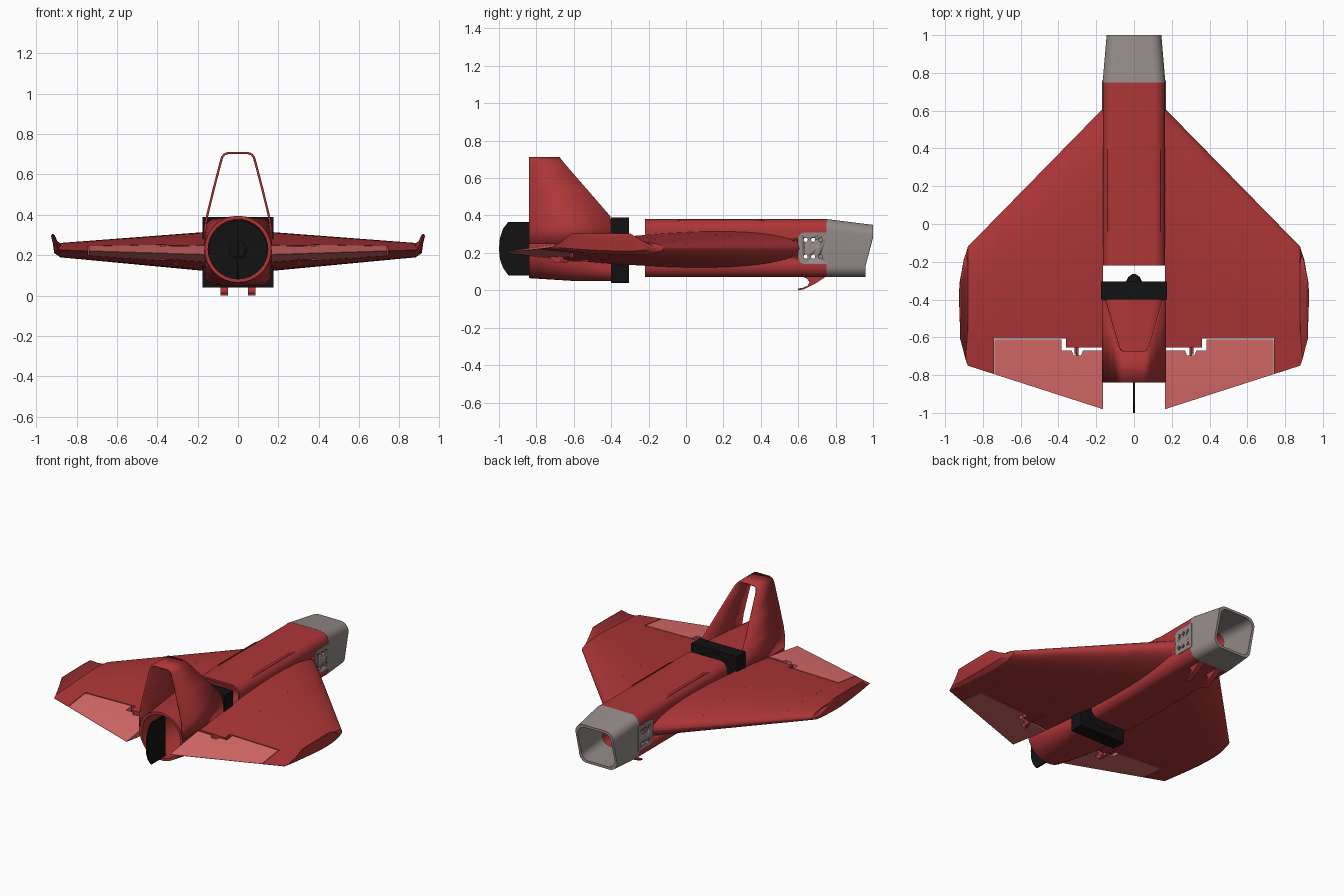
import bpy, bmesh, math
from mathutils import Vector

if "Cube" in bpy.data.objects:
    bpy.data.objects.remove(bpy.data.objects["Cube"])


def material(name, rgb):
    m = bpy.data.materials.new(name)
    m.diffuse_color = (*rgb, 1)
    m.use_nodes = True
    m.node_tree.nodes["Principled BSDF"].inputs["Base Color"].default_value = m.diffuse_color
    return m


RED = material("red", (0.42, 0.036, 0.038))
PINK = material("light_red", (0.72, 0.15, 0.15))
BLACK = material("black", (0.006, 0.006, 0.006))
GREY = material("warm_grey", (0.30, 0.26, 0.255))


def finish(name, bm, mat, mirror=False):
    bmesh.ops.remove_doubles(bm, verts=bm.verts, dist=1e-5)
    bmesh.ops.recalc_face_normals(bm, faces=bm.faces)
    me = bpy.data.meshes.new(name)
    bm.to_mesh(me)
    bm.free()
    ob = bpy.data.objects.new(name, me)
    bpy.context.collection.objects.link(ob)
    me.materials.append(mat)
    bpy.ops.object.select_all(action='DESELECT')
    ob.select_set(True)
    bpy.context.view_layer.objects.active = ob
    bpy.ops.object.shade_smooth_by_angle(angle=math.radians(32))
    if mirror:
        ob.modifiers.new("mirror", 'MIRROR').use_mirror_merge = False
    return ob


def loft(name, rings, mat, mirror=False, closed=False):
    """Skin closed rings; closed=True joins last ring to first (a tube wall)."""
    bm = bmesh.new()
    vs = [[bm.verts.new(p) for p in r] for r in rings]
    n = len(rings[0])
    for a, b in zip(vs, vs[1:] + ([vs[0]] if closed else [])):
        for i in range(n):
            bm.faces.new((a[i], a[(i + 1) % n], b[(i + 1) % n], b[i]))
    if not closed:
        bm.faces.new(vs[0])
        bm.faces.new(vs[-1])
    return finish(name, bm, mat, mirror)


def rrect(y, hw, z0, z1, r, n=8):
    """Rounded rectangle ring in the xz plane; y may be a function of z."""
    pts = []
    for q, (sx, top) in enumerate([(1, 1), (-1, 1), (-1, 0), (1, 0)]):
        cx, cz = sx * (hw - r), (z1 - r if top else z0 + r)
        for i in range(n + 1):
            a = math.pi / 2 * (q + i / n)
            x, z = cx + r * math.cos(a), cz + r * math.sin(a)
            pts.append((x, y(z) if callable(y) else y, z))
    return pts


def prism_x(name, outline, x0, x1, mat, mirror=False):
    return loft(name, [[(x, y, z) for y, z in outline] for x in (x0, x1)], mat, mirror)


def cut(ob, cutter):
    cutter.hide_render = True
    cutter.hide_viewport = True
    m = ob.modifiers.new("cut", 'BOOLEAN')
    m.object, m.solver = cutter, 'EXACT'


# hollow front fuselage
fuselage = loft("front_fuselage", [
    rrect(-0.22, 0.165, 0.07, 0.38, 0.06), rrect(0.75, 0.165, 0.07, 0.38, 0.06),
    rrect(0.75, 0.153, 0.082, 0.368, 0.05), rrect(-0.22, 0.153, 0.082, 0.368, 0.05)], RED, closed=True)


# intake nose with a stepped lip
def lip(z):
    return 0.96 + 0.04 * min(1, max(0, (z - 0.2) / 0.08))


loft("intake_nose", [
    rrect(0.75, 0.166, 0.07, 0.381, 0.06), rrect(lip, 0.145, 0.07, 0.35, 0.06),
    rrect(lip, 0.128, 0.087, 0.333, 0.055), rrect(0.75, 0.148, 0.087, 0.363, 0.055),
    rrect(0.70, 0.148, 0.087, 0.363, 0.055), rrect(0.70, 0.152, 0.083, 0.367, 0.05),
    rrect(0.75, 0.152, 0.083, 0.367, 0.05)], GREY, closed=True)

# side tabs of the nose, with screw holes
tab = [(0.76, 0.14), (0.76, 0.31), (0.63, 0.31), (0.609, 0.301), (0.6, 0.28),
       (0.6, 0.17), (0.609, 0.149), (0.63, 0.14)]
tabs = prism_x("nose_tab", tab, 0.16, 0.169, GREY, True)
bm = bmesh.new()
for y in (0.64, 0.68, 0.72):
    for z in (0.18, 0.27):
        disc = bmesh.ops.create_cone(bm, cap_ends=True, segments=16, radius1=0.011, radius2=0.011, depth=0.5)
        for v in disc["verts"]:
            v.co = Vector((v.co.z, y + v.co.x, z + v.co.y))
holes = finish("hole_cutter", bm, BLACK)
cut(tabs, holes)
cut(fuselage, holes)

# slim ridges on the upper edges of the fuselage
loft("top_ridge", [[(x, y, z) for x, z in ((0.122, 0.35), (0.147, 0.35), (0.14, zt - 0.006), (0.128, zt))]
                   for y, zt in ((-0.05, 0.375), (-0.02, 0.382), (0.38, 0.382), (0.44, 0.372))], RED, True)

# landing hooks under the nose
hook = [(0.60, 0.0), (0.63, 0.005), (0.69, 0.035), (0.75, 0.075), (0.62, 0.075), (0.65, 0.06),
        (0.66, 0.042), (0.65, 0.025), (0.625, 0.013), (0.60, 0.01)]
prism_x("landing_hook", hook, 0.05, 0.086, RED, True)


# wing surface: linear taper between root and tip sections
def wing_z(x, y):
    k = (x - 0.165) / 0.715
    le, te = 0.61 - 0.73 * k, -0.98 + 0.23 * k
    u = min(1, max(0, (le - y) / (le - te)))
    h = 0.096 + (0.035 - 0.096) * k
    t = 9.9 * h * (0.2969 * math.sqrt(u) - 0.126 * u - 0.3516 * u**2 + 0.2843 * u**3 - 0.1036 * u**4)
    c = 0.225 - 0.022 * u * (1 - k)
    return c + t + 0.001, c - t - 0.001


def edge_le(x):
    return 0.61 - 0.73 * (x - 0.165) / 0.715


def edge_te(x):
    return -0.98 + 0.23 * (x - 0.165) / 0.715


def section(x, yf, yr, n=22):
    ys = [yf + (yr - yf) * (1 - math.cos(math.pi * i / n)) / 2 for i in range(n + 1)]
    return ([(x, y, wing_z(x, y)[0]) for y in ys] +
            [(x, y, wing_z(x, y)[1]) for y in reversed(ys)])


loft("wing", [section(x, edge_le(x), edge_te(x) if yr is None else yr) for x, yr in (
    (0.165, -0.655), (0.36, -0.655), (0.36, -0.605), (0.55, -0.605), (0.742, -0.605),
    (0.742, None), (0.88, None))], RED, True)

# elevons, with a stepped front edge round the linkage
loft("elevon", [section(x, yf, edge_te(x), 10) for x, yf in (
    (0.165, -0.67), (0.25, -0.67), (0.27, -0.67), (0.28, -0.695), (0.32, -0.695), (0.33, -0.67),
    (0.385, -0.67), (0.385, -0.612), (0.55, -0.612), (0.738, -0.612))], PINK, True)

# control linkage: rod and horn under each elevon
prism_x("control_horn", [(-0.65, 0.19), (-0.74, 0.19), (-0.70, 0.145), (-0.68, 0.145)], 0.295, 0.307, RED, True)
prism_x("control_rod", [(-0.69, 0.148), (-0.69, 0.156), (-0.52, 0.162), (-0.52, 0.154)], 0.307, 0.315, RED, True)

# upturned winglets: section rolls from vertical to sideways
rings = []
for x, z, yf, yr, h, ang in ((0.88, 0.225, -0.12, -0.75, 0.035, 0), (0.892, 0.232, -0.17, -0.715, 0.028, 40),
                             (0.906, 0.265, -0.235, -0.66, 0.012, 72), (0.917, 0.296, -0.285, -0.62, 0.009, 75),
                             (0.920, 0.304, -0.30, -0.61, 0.004, 75)):
    a = math.radians(ang)
    base = section(0.88, -0.12, -0.75)
    rings.append([(x - math.sin(a) * (p[2] - 0.225) / 0.035 * h, yf + (p[1] + 0.12) / -0.63 * (yr - yf),
                   z + math.cos(a) * (p[2] - 0.225) / 0.035 * h) for p in base])
loft("winglet", rings, RED, True)

# rear fuselage: rounded square to round nozzle, hollow
loft("rear_fuselage", [
    rrect(-0.40, 0.165, 0.05, 0.38, 0.06), rrect(-0.60, 0.165, 0.05, 0.387, 0.10),
    rrect(-0.84, 0.165, 0.065, 0.395, 0.165), rrect(-0.84, 0.148, 0.082, 0.378, 0.148),
    rrect(-0.40, 0.148, 0.077, 0.373, 0.148)], RED, closed=True)

# fan housing with a round duct, fan disc and spinner
loft("fan_housing", [
    rrect(-0.40, 0.176, 0.04, 0.39, 0.004), rrect(-0.305, 0.176, 0.04, 0.39, 0.004),
    rrect(-0.305, 0.145, 0.08, 0.37, 0.145), rrect(-0.40, 0.145, 0.08, 0.37, 0.145)], BLACK, closed=True)
loft("fan_disc", [rrect(y, 0.147, 0.078, 0.372, 0.147) for y in (-0.36, -0.34)], BLACK)
loft("fan_hub", [rrect(y, r, 0.225 - r, 0.225 + r, r) for y, r in (
    (-0.46, 0.03), (-0.45, 0.045), (-0.31, 0.045), (-0.28, 0.03), (-0.265, 0.008))], BLACK)

# arched twin fin with raked leading edge
half = [(0.164, 0.25), (0.163, 0.33), (0.153, 0.395), (0.12, 0.53), (0.086, 0.66), (0.079, 0.684),
        (0.068, 0.699), (0.05, 0.706)]
path = half + [(-x, z) for x, z in reversed(half)]
bm = bmesh.new()
cols = [[bm.verts.new((x, y, z)) for y in (-0.84, -0.40 - max(0, z - 0.39) * 0.87)] for x, z in path]
for a, b in zip(cols, cols[1:]):
    bm.faces.new((a[0], a[1], b[1], b[0]))
fin = finish("arched_fin", bm, RED)
sol = fin.modifiers.new("thickness", 'SOLIDIFY')
sol.thickness, sol.offset = 0.011, 0

# thrust vane in the nozzle
vane = [(-0.80, 0.08), (-0.80, 0.366), (-0.95, 0.366), (-0.978, 0.33), (-0.995, 0.28), (-1.0, 0.223),
        (-0.995, 0.166), (-0.978, 0.12), (-0.95, 0.08)]
prism_x("thrust_vane", vane, -0.005, 0.005, BLACK)
